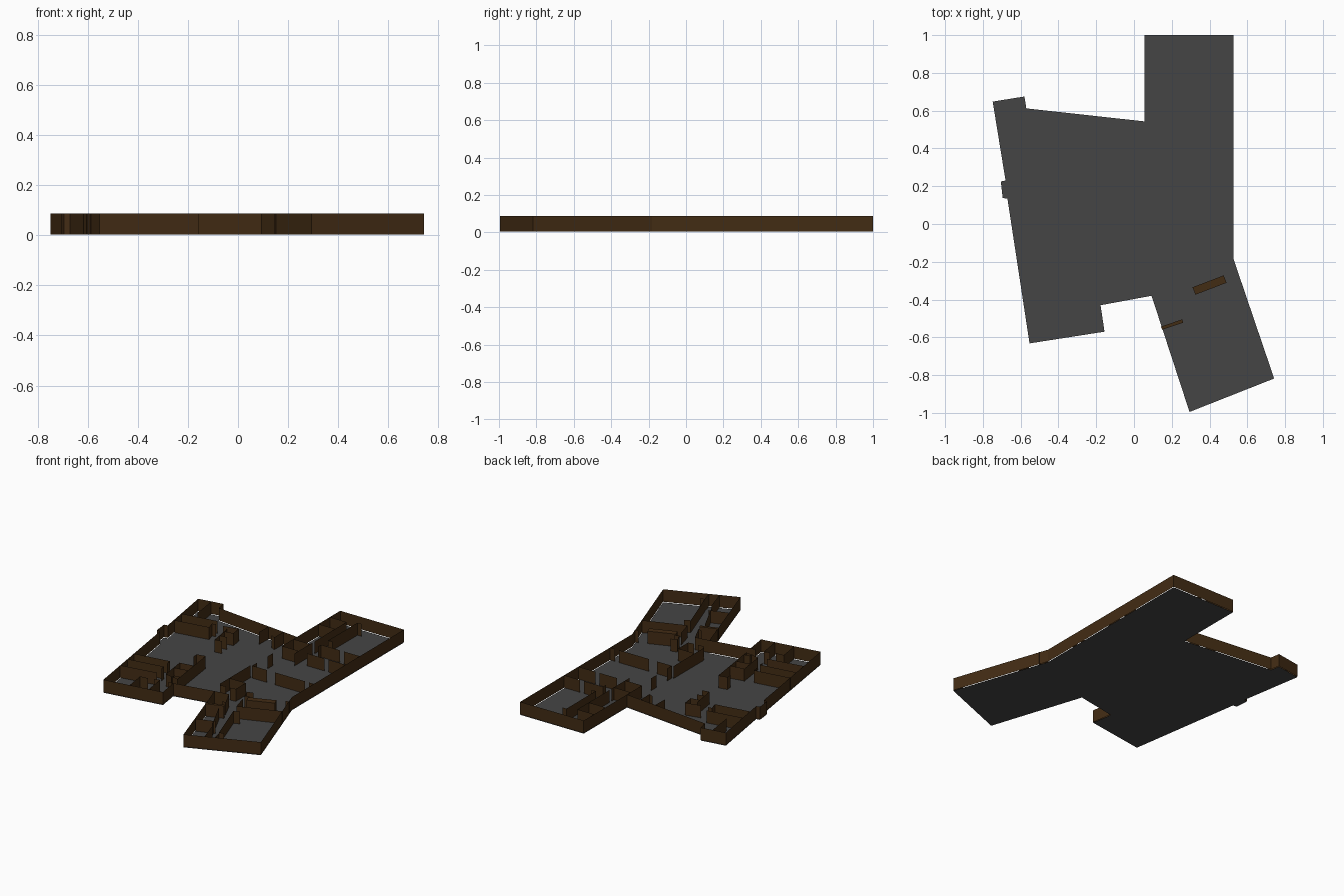
import bpy, bmesh
from mathutils import Vector

Z0, Z1 = 0.004, 0.087


def material(name, rgb):
    m = bpy.data.materials.new(name)
    m.diffuse_color = (*rgb, 1)
    return m


BROWN = material("wall_brown", (0.055, 0.025, 0.007))
GREY = material("floor_grey", (0.06, 0.06, 0.06))


def finish(name, bm, mat):
    me = bpy.data.meshes.new(name)
    bm.to_mesh(me)
    bm.free()
    me.materials.append(mat)
    ob = bpy.data.objects.new(name, me)
    bpy.context.collection.objects.link(ob)
    return ob


def walls(name, paths, closed=False):
    """Thin upright wall sheets along plan polylines."""
    bm = bmesh.new()
    for p in paths:
        low = [bm.verts.new((x, y, Z0)) for x, y in p]
        top = [bm.verts.new((x, y, Z1)) for x, y in p]
        n = len(p)
        for i in range(n if closed else n - 1):
            j = (i + 1) % n
            bm.faces.new((low[i], low[j], top[j], top[i]))
    return finish(name, bm, BROWN)


def block(name, a, b, depth):
    """Wall-high solid: one plan edge a-b, pushed sideways by depth."""
    a, b = Vector(a), Vector(b)
    d = (b - a).normalized()
    s = Vector((d.y, -d.x)) * depth
    bm = bmesh.new()
    f = bm.faces.new([bm.verts.new((p.x, p.y, Z0)) for p in (a, a + s, b + s, b)])
    r = bmesh.ops.extrude_face_region(bm, geom=[f])
    for v in r["geom"]:
        if isinstance(v, bmesh.types.BMVert):
            v.co.z = Z1
    bmesh.ops.recalc_face_normals(bm, faces=bm.faces)
    return finish(name, bm, BROWN)


# Building outline, counter-clockwise
outline = [(.056, 1), (.056, .543), (-.57, .612), (-.58, .675), (-.748, .648),
           (-.68, .23), (-.705, .225), (-.695, .137), (-.67, .135), (-.553, -.632),
           (-.156, -.57), (-.177, -.43), (.093, -.38), (.294, -.995),
           (.742, -.818), (.526, -.183), (.526, 1)]
bm = bmesh.new()
bm.faces.new([bm.verts.new((x, y, 0)) for x, y in outline])
finish("floor", bm, GREY)
walls("outer_walls", [outline], closed=True)

# North wing: side rooms, corridor and cross walls
walls("north_wing_walls", [
    [(.056, .89), (.18, .89), (.18, .55)],
    [(.056, .77), (.18, .77)],
    [(.27, .92), (.24, .92), (.24, .61), (.27, .61)],
    [(.056, .543), (.056, .385), (.18, .385)],
    [(.056, .505), (.18, .505)],
    [(.18, .53), (.18, .34)],
    [(.24, .535), (.38, .535)], [(.41, .535), (.526, .535)],
    [(.24, .535), (.24, .50)],
    [(.24, .385), (.37, .385)], [(.40, .385), (.526, .385)],
    [(.07, .27), (.07, .21)],
])

# Central core
walls("central_walls", [
    [(.18, .05), (.07, .05), (.07, .1)],
    [(.24, .05), (.46, .05)], [(.49, .05), (.526, .05)],
    [(.058, .05), (.058, -.27), (.07, -.29), (.11, -.285)],
    [(.058, -.175), (.18, -.175), (.18, -.28), (.14, -.285)],
    [(-.17, .565), (-.172, .47)],
    [(-.053, .555), (-.053, .46), (-.085, .475)],
])

# West block, north rooms
walls("northwest_walls", [
    [(-.66, .66), (-.635, .48)],
    [(-.71, .415), (-.47, .453)],
    [(-.69, .315), (-.46, .352), (-.475, .405), (-.45, .41)],
    [(-.40, .415), (-.30, .437), (-.29, .365), (-.35, .355), (-.36, .40)],
    [(-.35, .355), (-.33, .225), (-.28, .232)],
    [(-.34, .29), (-.29, .297)],
])

# West block, south rooms
walls("southwest_walls", [
    [(-.295, -.05), (-.30, -.01), (-.24, .002), (-.19, -.365), (-.29, -.348), (-.315, -.165)],
    [(-.31, -.168), (-.22, -.152)],
    [(-.30, -.245), (-.21, -.228)],
    [(-.235, -.365), (-.235, -.338), (-.195, -.332)],
    [(-.618, -.22), (-.375, -.183), (-.37, -.22)],
    [(-.605, -.305), (-.36, -.268), (-.355, -.30)],
    [(-.59, -.405), (-.345, -.363)],
    [(-.345, -.46), (-.398, -.465), (-.378, -.603)],
    [(-.31, -.447), (-.27, -.437), (-.25, -.585)],
    [(-.21, -.435), (-.177, -.43)],
])

# Southeast wing
walls("southeast_wing_walls", [
    [(.093, -.38), (.19, -.365), (.24, -.475), (.21, -.465)],
    [(.30, -.265), (.257, -.275), (.28, -.33), (.31, -.32)],
    [(.295, -.37), (.325, -.48), (.595, -.38)],
    [(.25, -.56), (.345, -.76)], [(.37, -.80), (.415, -.947)],
    [(.225, -.77), (.345, -.73)],
    [(.385, -.53), (.35, -.55), (.455, -.85), (.485, -.84)],
    [(.525, -.25), (.55, -.24)],
    [(.46, -.86), (.475, -.92)],
])

# Solid shafts
block("large_shaft", (.31, -.335), (.475, -.272), .042)
block("small_shaft", (.143, -.543), (.255, -.505), .018)
